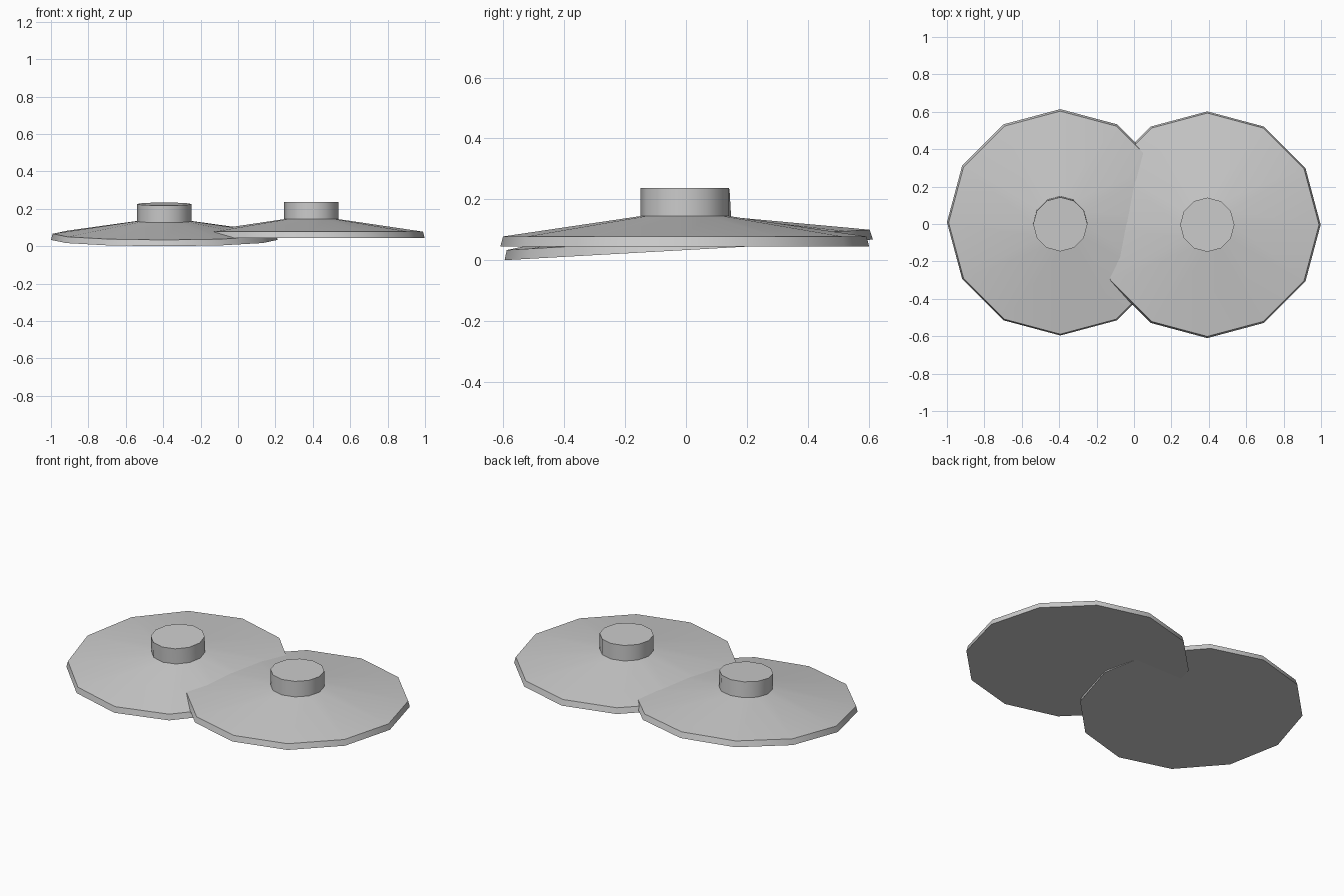
import bpy, bmesh, math
from mathutils import Matrix, Vector

if "Cube" in bpy.data.objects:
    bpy.data.objects.remove(bpy.data.objects["Cube"], do_unlink=True)

grey = bpy.data.materials.new("plain_grey")
grey.use_nodes = True
colour = (0.6, 0.6, 0.6, 1)
grey.diffuse_color = colour
grey.node_tree.nodes["Principled BSDF"].inputs["Base Color"].default_value = colour

SIDES = 12
# radius and height of the rim base, rim top, cone top and knob top
PROFILE = [(0.606, 0), (0.597, 0.033), (0.145, 0.1), (0.145, 0.192)]


def make_disc(name, centre, tilt):
    """Shallow cone with a thin rim and a round knob."""
    bm = bmesh.new()
    rings = []
    for r, z in PROFILE:
        rings.append([bm.verts.new((r * math.cos(a), r * math.sin(a), z))
                      for a in (math.tau * i / SIDES for i in range(SIDES))])
    for low, high in zip(rings, rings[1:]):
        for i in range(SIDES):
            j = (i + 1) % SIDES
            bm.faces.new((low[i], low[j], high[j], high[i]))
    bm.faces.new(rings[0][::-1])
    bm.faces.new(rings[-1])
    bm.transform(Matrix.Translation(Vector(centre)) @ Matrix.Rotation(tilt, 4, "X"))
    mesh = bpy.data.meshes.new(name)
    bm.to_mesh(mesh)
    bm.free()
    mesh.materials.append(grey)
    obj = bpy.data.objects.new(name, mesh)
    bpy.context.collection.objects.link(obj)
    bpy.ops.object.select_all(action="DESELECT")
    obj.select_set(True)
    bpy.context.view_layer.objects.active = obj
    bpy.ops.object.shade_smooth_by_angle(angle=math.radians(35))


# Flat disc on the left, tilted one tucked beneath it on the right
make_disc("left_cymbal", (0.392, -0.004, 0.045), 0)
make_disc("right_cymbal", (-0.394, 0.009, 0.034), math.radians(3.2))
